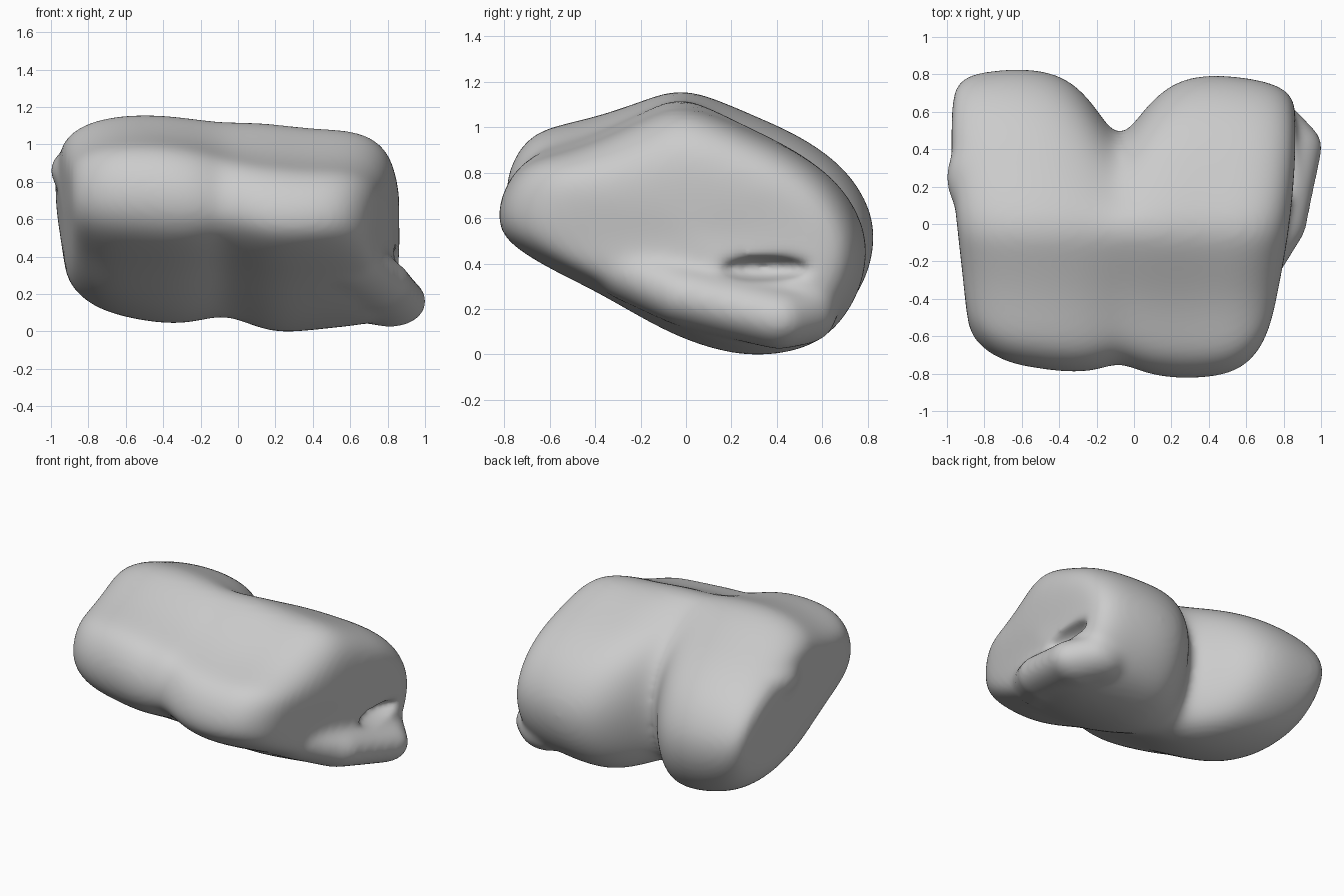
import bpy
import bmesh
from math import radians
from mathutils import Matrix, Vector

cube = bpy.data.objects.get("Cube")
if cube:
    bpy.data.objects.remove(cube, do_unlink=True)

# One smooth grey for the whole stone
grey = bpy.data.materials.new("stone grey")
grey.use_nodes = True
colour = (0.6, 0.6, 0.6, 1)
grey.diffuse_color = colour
grey.node_tree.nodes["Principled BSDF"].inputs["Base Color"].default_value = colour

# Side outline (y, z), swept along x
PROFILE = [(-.84, .68), (-.81, .84), (-.72, .97), (-.58, 1.01), (-.4, 1.05), (-.2, 1.12),
           (-.04, 1.18), (.12, 1.135), (.3, 1.05), (.5, .96), (.7, .81), (.81, .62),
           (.835, .45), (.785, .25), (.66, .075), (.5, .005), (.27, -.015), (0, .06),
           (-.2, .17), (-.4, .295), (-.6, .395), (-.78, .51)]

# Extents at each station: x, front, back, bottom, top
STATIONS = [(-.99, .50, .64, .36, .92), (-.97, .6, .75, .26, 1.02), (-.89, .68, .80, .17, 1.09),
            (-.75, .74, .82, .11, 1.14), (-.55, .77, .83, .07, 1.16), (-.35, .79, .78, .05, 1.15),
            (-.2, .78, .62, .07, 1.13), (-.08, .73, .42, .1, 1.12), (.04, .79, .60, .06, 1.12),
            (.2, .82, .76, 0, 1.11), (.4, .82, .8, .02, 1.085), (.6, .8, .78, .04, 1.08),
            (.75, .74, .75, .06, 1.05), (.85, .64, .69, .1, .97), (.88, .50, .57, .25, .82)]


def place(station, point):
    """Fit an outline point to a station and slant the two ends."""
    x, front, back, low, high = station
    y, z = point
    # The left lobe has a lower front shoulder
    lobe = min(1, max(0, (x + .25) / .25))
    if y < -.1 and z > .6:
        z -= .07 * lobe * min(1, (-.1 - y) / .4)
    y *= (front if y < 0 else back) / .82
    z = low + z / 1.15 * (high - low)
    t = min(1, x * x / .85)
    if x > 0:
        x -= .21 * max(0, .35 - y) * t
        # Swollen upper part of the left end
        x += .05 * t * max(0, 1 - abs(z - .78) / .3) * min(1, max(0, .3 - y) / .3)
    else:
        x += (.11 * max(0, .3 - y) + .15 * max(0, .7 - z)) * t
    return x, y, z


def add_ball(bm, centre, size):
    matrix = Matrix.Translation(centre) @ Matrix.Diagonal((*size, 1))
    bmesh.ops.create_uvsphere(bm, u_segments=20, v_segments=12, radius=1, matrix=matrix)


def make_object(name, bm):
    mesh = bpy.data.meshes.new(name)
    bmesh.ops.recalc_face_normals(bm, faces=bm.faces)
    bm.to_mesh(mesh)
    bm.free()
    obj = bpy.data.objects.new(name, mesh)
    bpy.context.collection.objects.link(obj)
    return obj


def add_remesh_and_smooth(obj, size, iterations):
    fuse = obj.modifiers.new("fuse", 'REMESH')
    fuse.mode = 'VOXEL'
    fuse.voxel_size = size
    soft = obj.modifiers.new("soften", 'SMOOTH')
    soft.factor = .5
    soft.iterations = iterations


# Two-lobed body
bm = bmesh.new()
rings = [[bm.verts.new(place(s, p)) for p in PROFILE] for s in STATIONS]
count = len(PROFILE)
for a, b in zip(rings, rings[1:]):
    for i in range(count):
        j = (i + 1) % count
        bm.faces.new((a[i], a[j], b[j], b[i]))
for ring in (rings[0], rings[-1]):
    bm.faces.new(ring)

# Lip along the low edge of the left end, a close chain of flat balls
path = [Vector(p) for p in ((.58, -.24, .38), (.73, 0, .27), (.77, .2, .22),
                            (.815, .41, .17), (.72, .51, .19))]
for a, b in zip(path, path[1:]):
    for i in range(6):
        add_ball(bm, a.lerp(b, i / 5), (.2, .16, .14))

# Swelling high on the right end
add_ball(bm, (-.81, .25, .87), (.2, .24, .14))
body = make_object("stone_body", bm)

# Groove above the lip
bm = bmesh.new()
add_ball(bm, (.95, .34, .39), (.2, .25, .065))
groove = make_object("groove_cutter", bm)
groove.hide_render = True

# Fuse, cut and soften
body.modifiers.new("round", 'SUBSURF').levels = 2
add_remesh_and_smooth(body, .02, 12)
cut = body.modifiers.new("cut", 'BOOLEAN')
cut.operation = 'DIFFERENCE'
cut.solver = 'EXACT'
cut.object = groove
add_remesh_and_smooth(body, .018, 14)

bpy.context.view_layer.update()
graph = bpy.context.evaluated_depsgraph_get()
mesh = bpy.data.meshes.new_from_object(body.evaluated_get(graph))
body.modifiers.clear()
body.data = mesh
bpy.data.objects.remove(groove, do_unlink=True)

# Rest the stone on the ground
mesh.transform(Matrix.Translation((0, 0, -min(v.co.z for v in mesh.vertices))))

mesh.materials.clear()
mesh.materials.append(grey)
bpy.ops.object.select_all(action='DESELECT')
body.select_set(True)
bpy.context.view_layer.objects.active = body
bpy.ops.object.shade_smooth_by_angle(angle=radians(60))
